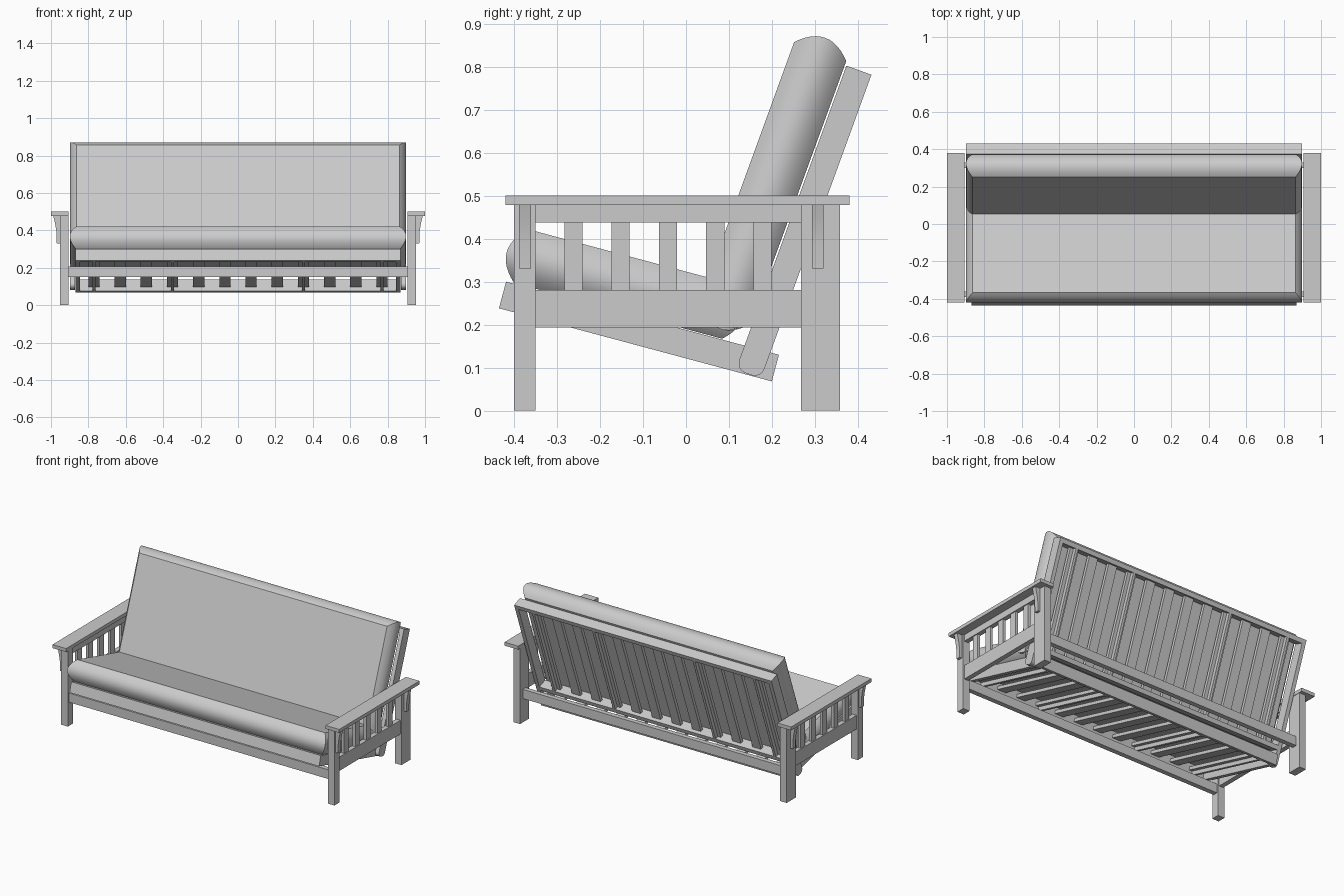
import bpy
import bmesh
from math import cos, sin, pi, radians
from mathutils import Matrix, Vector

cube = bpy.data.objects.get("Cube")
if cube:
    bpy.data.objects.remove(cube, do_unlink=True)

grey = bpy.data.materials.new("light_grey")
grey.use_nodes = True
grey.diffuse_color = (0.6, 0.6, 0.6, 1)
grey.node_tree.nodes["Principled BSDF"].inputs["Base Color"].default_value = (0.6, 0.6, 0.6, 1)

SIDES = (("left", 1), ("right", -1))
WORLD = Matrix.Identity(4)
# Tilted frames that carry the seat and the back
SEAT = Matrix.Translation((0, -0.435, 0.238)) @ Matrix.Rotation(radians(-15), 4, 'X')
BACK = Matrix.Translation((0, 0.145, 0.085)) @ Matrix.Rotation(radians(-20), 4, 'X')


def finish(name, bm, matrix, smooth=False):
    bmesh.ops.recalc_face_normals(bm, faces=bm.faces)
    mesh = bpy.data.meshes.new(name)
    bm.to_mesh(mesh)
    bm.free()
    mesh.materials.append(grey)
    obj = bpy.data.objects.new(name, mesh)
    obj.matrix_world = matrix
    bpy.context.collection.objects.link(obj)
    if smooth:
        bpy.ops.object.select_all(action='DESELECT')
        obj.select_set(True)
        bpy.context.view_layer.objects.active = obj
        bpy.ops.object.shade_smooth_by_angle(angle=radians(25))
    return obj


def box(name, x, y, z, matrix=WORLD):
    """Box from three (low, high) ranges."""
    bm = bmesh.new()
    bmesh.ops.create_cube(bm, size=1)
    for v in bm.verts:
        v.co = Vector([(r[0] + r[1]) / 2 + c * (r[1] - r[0]) for r, c in zip((x, y, z), v.co)])
    return finish(name, bm, matrix)


def prism(name, points, offset, matrix=WORLD):
    """Closed outline pushed along an offset."""
    bm = bmesh.new()
    face = bm.faces.new([bm.verts.new(p) for p in points])
    out = bmesh.ops.extrude_face_region(bm, geom=[face])
    moved = [v for v in out["geom"] if isinstance(v, bmesh.types.BMVert)]
    bmesh.ops.translate(bm, verts=moved, vec=offset)
    return finish(name, bm, matrix, True)


def pad(name, half_x, y, z, bulge, matrix, steps=12):
    """Cushion with flat faces and mitred, rounded sides."""
    bm = bmesh.new()
    rings = []
    for i in range(steps + 1):
        t = i / steps
        g = bulge * (1 - (2 * t - 1) ** 2)
        h = z[0] + t * (z[1] - z[0])
        x, y0, y1 = half_x + g, y[0] - g, y[1] + g
        rings.append([bm.verts.new(p) for p in
                      ((-x, y0, h), (x, y0, h), (x, y1, h), (-x, y1, h))])
    for a, b in zip(rings, rings[1:]):
        for k in range(4):
            n = (k + 1) % 4
            bm.faces.new((a[k], a[n], b[n], b[k]))
    bm.faces.new(rings[0])
    bm.faces.new(rings[-1])
    return finish(name, bm, matrix, True)


def span(s, a, b):
    return tuple(sorted((s * a, s * b)))


# Arm ends: legs, rails, slats, brackets and arm boards
bracket = [(0.95, 0.478), (0.988, 0.478), (0.981, 0.45), (0.975, 0.42),
           (0.971, 0.39), (0.969, 0.33), (0.95, 0.33)]
for side, s in SIDES:
    leg_x = span(s, 0.907, 0.953)
    rail_x = span(s, 0.915, 0.945)
    box(side + "_arm_board", span(s, 0.905, 1.0), (-0.42, 0.38), (0.478, 0.5))
    box(side + "_front_leg", leg_x, (-0.4, -0.35), (0, 0.478))
    box(side + "_back_leg", leg_x, (0.267, 0.358), (0, 0.478))
    box(side + "_upper_rail", rail_x, (-0.35, 0.267), (0.437, 0.478))
    box(side + "_lower_rail", rail_x, (-0.35, 0.267), (0.193, 0.28))
    for i in range(5):
        y = -0.262 + i * 0.11
        box(f"{side}_arm_slat_{i + 1}", span(s, 0.921, 0.939), (y - 0.021, y + 0.021), (0.28, 0.437))
    for end, y in (("front", -0.388), ("back", 0.293)):
        prism(f"{side}_{end}_bracket", [(s * x, y, z) for x, z in bracket], (0, 0.027, 0))

# Stretchers between the arm ends
box("front_stretcher", (-0.907, 0.907), (-0.39, -0.36), (0.15, 0.208))
box("back_stretcher", (-0.907, 0.907), (0.3, 0.33), (0.15, 0.208))

# Seat frame
box("seat_front_rail", (-0.87, 0.87), (0, 0.027), (0, 0.064), SEAT)
box("seat_back_rail", (-0.87, 0.87), (0.63, 0.657), (0, 0.064), SEAT)
for side, s in SIDES:
    box(side + "_seat_rail", span(s, 0.845, 0.87), (0.027, 0.63), (0, 0.064), SEAT)

# Back frame with rounded lower ends
r = 0.024
outline = [(-0.031, 0.752), (0.031, 0.752)]
for cy, start in ((0.031 - r, 0), (r - 0.031, -pi / 2)):
    for i in range(7):
        a = start - i * pi / 12
        outline.append((cy + r * cos(a), r + r * sin(a)))
for side, s in SIDES:
    prism(side + "_back_rail", [(s * 0.872, y, z) for y, z in outline], (s * 0.025, 0, 0), BACK)
box("back_top_rail", (-0.872, 0.872), (-0.031, 0.031), (0.725, 0.752), BACK)
box("back_lower_rail", (-0.872, 0.872), (-0.031, 0.031), (0.095, 0.122), BACK)

# Slats of seat and back, with thin ribs on four of them
for i in range(12):
    x = (i - 5.5) * 0.14
    slat = (x - 0.03, x + 0.03)
    box(f"seat_slat_{i + 1}", slat, (0.027, 0.63), (0.024, 0.044), SEAT)
    box(f"back_slat_{i + 1}", slat, (-0.012, 0.008), (0.122, 0.725), BACK)
    if i in (0, 3, 8, 11):
        rib = (x - 0.008, x + 0.008)
        box(f"seat_rib_{i + 1}", rib, (0.027, 0.63), (0, 0.024), SEAT)
        box(f"back_rib_{i + 1}", rib, (0.008, 0.031), (0.122, 0.725), BACK)

# Cushions
pad("seat_cushion", 0.864, (0.0185, 0.52), (0.066, 0.195), 0.035, SEAT)
pad("back_cushion", 0.864, (0.11, 0.762), (0.035, 0.164), 0.034,
    BACK @ Matrix.Rotation(radians(90), 4, 'X'))
